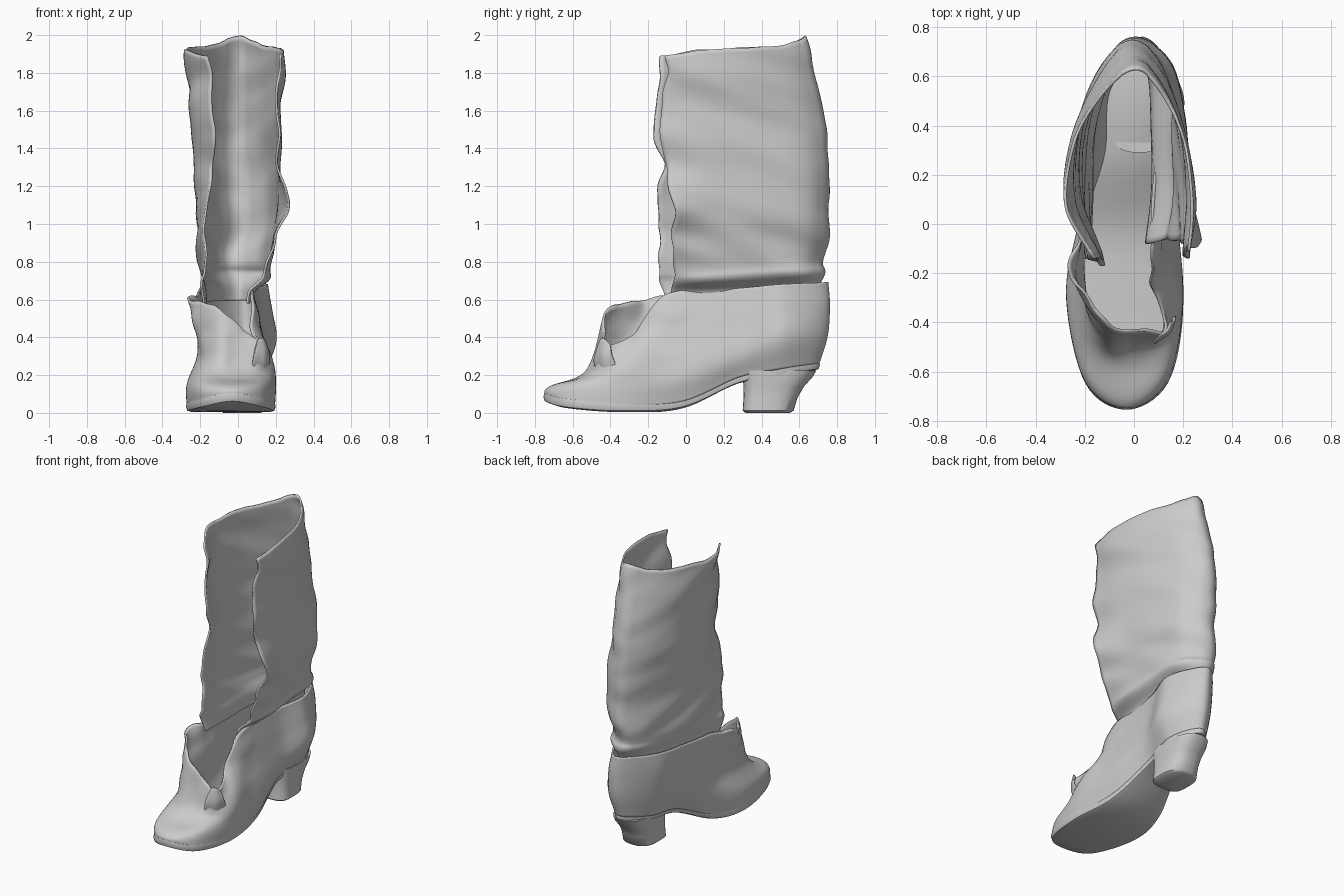
import bpy, bmesh, math
from mathutils import Vector, noise

if "Cube" in bpy.data.objects:
    bpy.data.objects.remove(bpy.data.objects["Cube"])


def spline(pts, n, closed=False):
    """Catmull-Rom curve through pts, n steps per span."""
    p = [Vector(q) for q in pts]
    c = len(p)

    def at(i):
        if closed:
            return p[i % c]
        if i < 0:
            return p[0] * 2 - p[1]
        if i >= c:
            return p[-1] * 2 - p[-2]
        return p[i]
    out = []
    for i in range(c if closed else c - 1):
        a, b, d, e = at(i - 1), at(i), at(i + 1), at(i + 2)
        for k in range(n):
            t = k / n
            out.append(0.5 * (2 * b + (d - a) * t + (2 * a - 5 * b + 4 * d - e) * t * t
                              + (3 * b - a - 3 * d + e) * t ** 3))
    if not closed:
        out.append(p[-1].copy())
    return out


def make(name, rows, closed, thick=0, warp=None, caps=False):
    """Skin a stack of point rows; caps bridge a loop left to right."""
    bm = bmesh.new()
    g = [[bm.verts.new(warp(v, i / (len(r) - 1), j / (len(rows) - 1)) if warp else v)
          for i, v in enumerate(r)] for j, r in enumerate(rows)]
    n = len(g[0])
    for a, b in zip(g, g[1:]):
        for i in range(n if closed else n - 1):
            k = (i + 1) % n
            bm.faces.new((a[i], a[k], b[k], b[i]))
    if caps:
        for r in (g[0], g[-1]):
            for i in range(n // 2):
                f = [r[i], r[i + 1], r[(n - i - 1) % n], r[(n - i) % n]]
                bm.faces.new(list(dict.fromkeys(f)))
    bmesh.ops.recalc_face_normals(bm, faces=bm.faces)
    me = bpy.data.meshes.new(name)
    bm.to_mesh(me)
    bm.free()
    ob = bpy.data.objects.new(name, me)
    bpy.context.collection.objects.link(ob)
    if thick:
        m = ob.modifiers.new("leather", 'SOLIDIFY')
        m.thickness, m.offset = thick, 0
    bpy.ops.object.select_all(action='DESELECT')
    ob.select_set(True)
    bpy.context.view_layer.objects.active = ob
    bpy.ops.object.shade_smooth_by_angle(angle=math.radians(50))
    return ob


def loft(rows, closed, nu, nv):
    rows = [spline(r, nu, closed) for r in rows]
    cols = [spline(c, nv) for c in zip(*rows)]
    return [list(r) for r in zip(*cols)]


# Foot: loops from toe round the right side, heel and left side
sole_line = [(-.03, -.745, .09), (.13, -.64, .06), (.19, -.35, .04), (.155, -.02, .06),
             (.11, .28, .19), (.14, .52, .235), (.03, .70, .26), (-.10, .54, .235),
             (-.12, .28, .19), (-.22, -.02, .06), (-.265, -.3, .04), (-.19, -.64, .06)]
bulge_line = [(-.03, -.72, .135), (.12, -.62, .14), (.192, -.35, .14), (.175, -.02, .2),
              (.145, .28, .31), (.195, .52, .39), (.04, .745, .41), (-.13, .55, .39),
              (-.165, .28, .31), (-.225, -.02, .2), (-.265, -.3, .15), (-.19, -.62, .14)]
instep_line = [(-.02, -.52, .215), (.1, -.48, .215), (.18, -.33, .25), (.135, -.04, .38),
               (.12, .28, .48), (.175, .52, .54), (.035, .755, .57), (-.15, .55, .54),
               (-.185, .28, .48), (-.2, -.02, .38), (-.2, -.3, .33), (-.13, -.49, .25)]
opening_line = [(.03, -.43, .44), (.13, -.43, .37), (.085, -.28, .41), (.07, -.1, .63),
                (.095, .28, .66), (.15, .52, .68), (.02, .745, .69), (-.15, .55, .68),
                (-.195, .28, .66), (-.215, -.05, .63), (-.255, -.21, .60), (-.1, -.40, .56)]


def foot_creases(v, u, w):
    # Wrinkled toward the opening, smooth at the toe and counter
    k = w ** 2 * (1 if v.y < .0 else .15)
    n = noise.noise(Vector((v.x * 7, v.y * 5, v.z * 9)))
    m = noise.noise(Vector((v.x * 9, v.y * 9, w)))
    return v + Vector((.022 * n * k, .03 * m * k, .02 * m * k))


make("foot_upper", loft([sole_line, bulge_line, instep_line, opening_line], True, 10, 12),
     True, .012, foot_creases)

# Sole with a slightly projecting welt
outline = spline(sole_line, 8, True)


def welt(s, dz):
    mid = -.02
    return [Vector((mid + (v.x - mid) * s, v.y * (1 + (s - 1) * .3), v.z + dz)) for v in outline]


make("sole", [welt(.95, .02), welt(1.02, .016), welt(1.045, -.006), welt(1.01, -.028), welt(.9, -.036)],
     True, caps=True)

# Heel: rounded blocks stacked as (z, front y, back y, half width)
rings = []
for z, yf, yb, w in [(0, .315, .55, .1), (.012, .30, .57, .115), (.08, .305, .59, .112),
                     (.14, .305, .625, .115), (.19, .30, .67, .122), (.225, .29, .69, .122)]:
    ring = []
    for i in range(40):
        a = 2 * math.pi * i / 40
        c, s = -math.cos(a), math.sin(a)
        p = .45 if c < 0 else .85
        ring.append(Vector((.022 + w * math.copysign(abs(s) ** .8, s),
                            (yf + yb) / 2 + (yb - yf) / 2 * math.copysign(abs(c) ** p, c), z)))
    rings.append(ring)
make("heel", rings, True, caps=True)

# Shaft: open horseshoes, folding out over the narrow ankle
# z, right front y, left front y, back y, right front x, right x, left x, left front x
levels = [(.58, -.08, -.10, .70, .05, .075, -.17, -.18),
          (.645, -.08, -.12, .70, .06, .09, -.178, -.188),
          (.70, -.07, -.14, .73, .11, .17, -.195, -.19),
          (.76, -.06, -.14, .72, .14, .18, -.20, -.18),
          (.93, -.07, -.14, .745, .20, .205, -.21, -.18),
          (1.10, -.07, -.15, .75, .265, .23, -.215, -.165),
          (1.32, -.11, -.13, .745, .215, .225, -.23, -.145),
          (1.52, -.14, -.17, .725, .215, .225, -.24, -.13),
          (1.72, -.11, -.14, .675, .215, .235, -.255, -.14),
          (1.89, -.11, -.14, .625, .22, .24, -.265, -.16)]
rows = []
for z, yr, yl, yb, xrf, xr, xl, xlf in levels:
    up = max(0, (z - .62) / 1.27)
    sides = []
    for y0, f, r, k in ((yr, xrf, xr, .80 - .35 * up), (yl, xlf, xl, .58 - .08 * up)):
        side = [(f, y0, z)]
        for t, s, lift in ((.28, 1, .03), (.6, .95 if r < 0 else .98 - .13 * up, .045), (.88, k, .06)):
            # The ankle crease climbs toward the back
            climb = .05 * t * max(0, 1 - abs(z - .72) * 5)
            side.append((r * s, y0 + (yb - y0) * t, z + climb + lift * up ** 3))
        sides.append(side)
    crest = z + .05 * max(0, 1 - abs(z - .72) * 5) + .105 * up ** 3
    rows.append(sides[0] + [(.0, yb, crest)] + sides[1][::-1])


def shaft_folds(v, u, w):
    # Soft diagonal folds, ragged front edges and a raised back stay
    edge = max(0, 1 - min(u, 1 - u) / .12)
    low = 1 + 1.0 * max(0, 1 - abs(v.z - .80) * 5)
    n = noise.noise(Vector((v.x * 3, v.y * 2, v.z * 7 + v.y * 2))) * .02 * low
    back = max(0, 1 - abs(u - .5) / .15)
    grow = min(1, max(0, (v.z - .6) * 8))
    y = back * .014 * noise.noise(Vector((2, 5, v.z * 7))) + edge * .03 * noise.noise(Vector((u * 3, 7, v.z * 8)))
    if .44 < u < .56:
        y += .004
    z = .012 * w ** 6 * noise.noise(Vector((u * 14, 1, 5)))
    return v + Vector((n, y, z)) * grow


make("shaft", loft(rows, False, 9, 8), False, .012, shaft_folds)

# Torn tab of leather beside the opening
tab = [[(.08, -.46, .21), (.11, -.45, .21), (.14, -.42, .21), (.16, -.36, .23)],
       [(.08, -.485, .27), (.11, -.465, .30), (.145, -.44, .30), (.165, -.39, .30)],
       [(.09, -.47, .34), (.11, -.45, .39), (.135, -.43, .39), (.15, -.40, .36)]]
make("torn_tab", loft(tab, False, 5, 6), False, .01)
